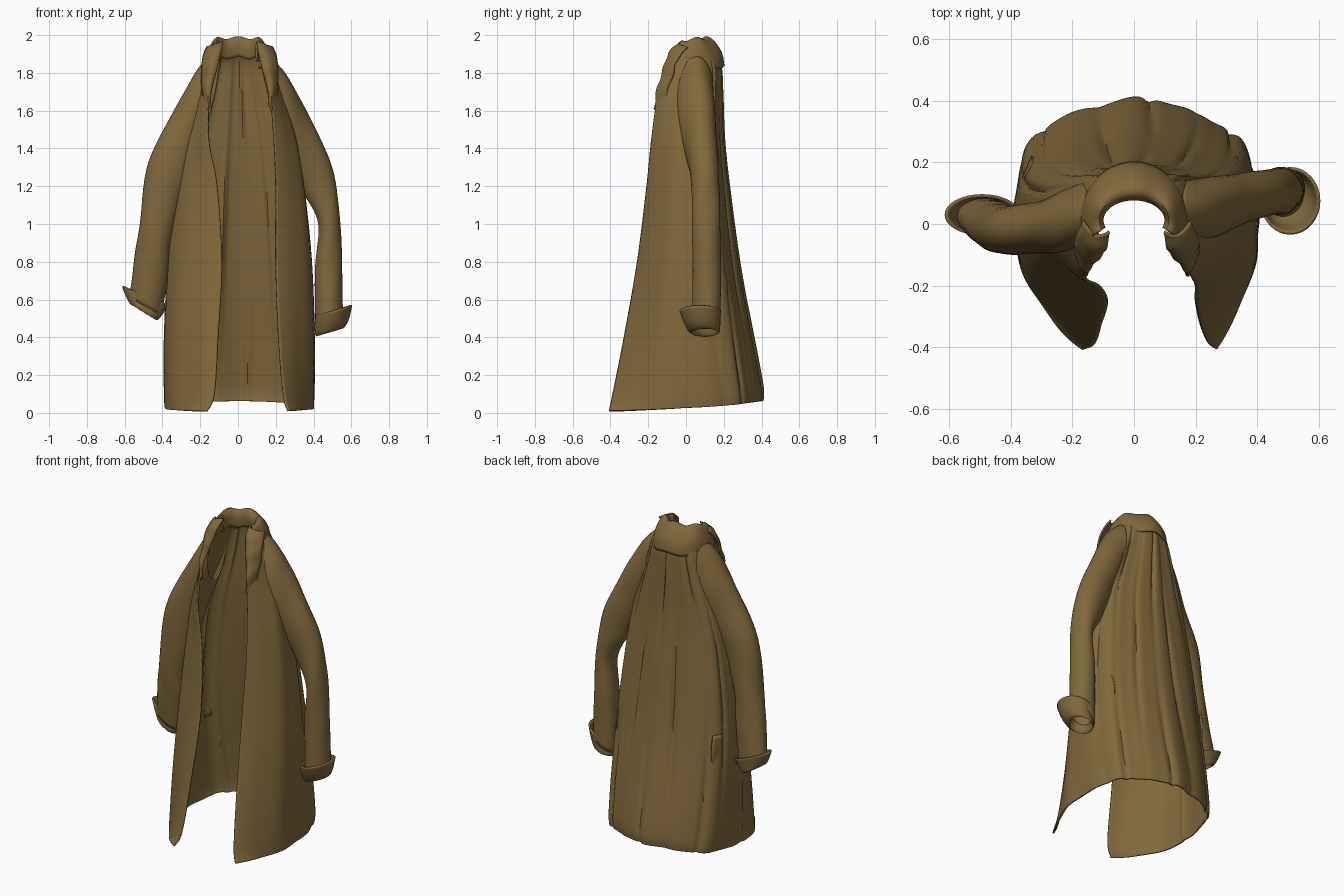
import bpy, bmesh, math
from mathutils import Vector

if "Cube" in bpy.data.objects:
    bpy.data.objects.remove(bpy.data.objects["Cube"])

mat = bpy.data.materials.new("brown_cloth")
mat.diffuse_color = (0.22, 0.14, 0.045, 1)
mat.use_nodes = True
mat.node_tree.nodes["Principled BSDF"].inputs["Base Color"].default_value = mat.diffuse_color


def curve(rows, n):
    """Catmull-Rom resampling of a short table to n+1 rows."""
    out, m = [], len(rows) - 1
    for i in range(n + 1):
        t = i / n * m
        k = min(int(t), m - 1)
        u = t - k
        a, b, c, d = (rows[max(k - 1, 0)], rows[k], rows[k + 1], rows[min(k + 2, m)])
        out.append([0.5 * (2 * q + (r - p) * u + (2 * p - 5 * q + 4 * r - s) * u * u
                           + (3 * q - p - 3 * r + s) * u ** 3) for p, q, r, s in zip(a, b, c, d)])
    return out


def sheet(name, rows, closed=False, thick=0.01):
    """Cloth sheet lofted through rows of points."""
    bm = bmesh.new()
    vs = [[bm.verts.new(p) for p in r] for r in rows]
    w = len(rows[0])
    for r0, r1 in zip(vs, vs[1:]):
        for i in range(w if closed else w - 1):
            j = (i + 1) % w
            bm.faces.new((r0[i], r0[j], r1[j], r1[i]))
    bmesh.ops.recalc_face_normals(bm, faces=bm.faces)
    me = bpy.data.meshes.new(name)
    bm.to_mesh(me)
    bm.free()
    ob = bpy.data.objects.new(name, me)
    bpy.context.collection.objects.link(ob)
    me.materials.append(mat)
    mod = ob.modifiers.new("cloth_thickness", 'SOLIDIFY')
    mod.thickness, mod.offset = thick, 0
    bpy.ops.object.select_all(action='DESELECT')
    ob.select_set(True)
    bpy.context.view_layer.objects.active = ob
    bpy.ops.object.shade_smooth_by_angle(angle=math.radians(45))
    return ob


# Body: open-fronted flared shell with hanging folds
# z, half width left, right, front depth, back depth, left edge, right edge
LEVELS = [(0.008, .385, .40, .405, .395, .165, .265), (0.10, .39, .405, .385, .395, .125, .24),
          (0.4, .39, .405, .325, .345, .105, .215), (0.8, .37, .39, .255, .275, .085, .20),
          (1.2, .325, .35, .205, .222, .11, .20), (1.45, .28, .305, .18, .197, .155, .19),
          (1.7, .21, .225, .145, .188, .15, .17), (1.85, .165, .175, .10, .178, .12, .135),
          (1.945, .13, .13, .05, .125, .105, .11)]
PLEATS = [(-.42, .016), (-.3, .014), (-.1, .018), (.04, .016), (.2, .014), (.36, .018), (.5, .012), (-.6, .01)]
N = 160
body = []
for z, wl, wr, yf, yb, el, er in curve(LEVELS, 60):
    row = []
    for i in range(N + 1):
        s = i / N * 2 - 1
        w, e = (wl, el) if s < 0 else (wr, er)
        end = math.pi - math.asin(min(e / w, 0.97))
        a = abs(s) * end
        x, c = math.copysign(w * math.sin(a), s), math.cos(a)
        y = yb * c ** 0.68 if c > 0 else -yf * (c / math.cos(end)) ** 1.2
        fold = 0.5 * math.sin(17 * s + 0.9) + 0.3 * math.sin(33 * s + 1.3 + 0.7 * z)
        amp = (0.007 + 0.008 * (1 - z / 2)) * (1 - s ** 4) * min(1, (2 - z) * 4)
        crease = sum(d * math.exp(-((s - p - .015 * math.sin(2 * z + 9 * p)) / .018) ** 2)
                     * (0.6 + 0.4 * math.sin(4 * z + 20 * p)) for p, d in PLEATS)
        k = 1 + (amp * fold - crease * min(1, (2 - z) * 3)) / max(math.hypot(x, y), 0.08)
        lift = 0.055 * ((1 + c) / 2) ** 1.5 * max(0, 1 - z / 0.6)
        row.append((x * k, y * k, z + lift))
    body.append(row)
sheet("coat_body", body)


def tube(name, pairs, n, wrinkle=0.0):
    """Flattened tube: rows are outer x,z, inner x,z, centre y, half depth."""
    rows = []
    for j, (ox, oz, ix, iz, y, ry) in enumerate(curve(pairs, n)):
        c = Vector(((ox + ix) / 2, y, (oz + iz) / 2))
        ax = Vector(((ox - ix) / 2, 0, (oz - iz) / 2))
        ring = []
        for i in range(32):
            t = i / 32 * math.tau
            k = 1 + wrinkle * math.sin(3 * t + j * 0.25) * math.sin(j * 0.45)
            ring.append(c + k * (ax * math.cos(t) + Vector((0, ry * math.sin(t), 0))))
        rows.append(ring)
    return sheet(name, rows, closed=True)


# Sleeves
tube("right_sleeve", [(.155, 1.89, .20, 1.55, .045, .095), (.26, 1.775, .25, 1.40, .055, .095),
                      (.37, 1.575, .31, 1.25, .08, .08), (.485, 1.33, .36, 1.15, .10, .07),
                      (.53, 1.08, .43, 1.0, .105, .07), (.545, .8, .412, .77, .11, .07),
                      (.55, .52, .415, .43, .11, .07)], 40, 0.03)
tube("left_sleeve", [(-.145, 1.89, -.19, 1.53, .035, .095), (-.23, 1.785, -.23, 1.38, .01, .095),
                     (-.34, 1.59, -.27, 1.23, -.01, .08), (-.47, 1.33, -.31, 1.10, -.02, .075),
                     (-.515, 1.0, -.355, .93, -.015, .075), (-.545, .8, -.37, .75, 0, .07),
                     (-.57, .61, -.41, .52, .02, .06)], 40, 0.03)

# Turned-back cuffs
tube("right_cuff", [(.54, .51, .425, .45, .105, .065), (.55, .45, .415, .41, .10, .075),
                    (.58, .49, .41, .46, .085, .09), (.60, .57, .415, .515, .075, .105)], 12)
tube("left_cuff", [(-.55, .62, -.43, .54, .02, .055), (-.56, .575, -.43, .495, .02, .06),
                   (-.585, .61, -.40, .53, .025, .06), (-.61, .67, -.375, .575, .03, .062)], 12)

# Collar: sloping stand round the back of the neck; profile is outward offset, z
profile = curve([(-.03, 1.88), (-.035, 1.945), (-.02, 1.982), (.01, 1.965), (.045, 1.90), (.055, 1.83)], 15)
collar = []
for i in range(61):
    s = i / 30 - 1
    a = s * 1.95
    wave = 0.007 * math.sin(11 * s + 1.5)
    collar.append([((.13 + o * .75) * math.sin(a), (.115 + o * 1.3) * math.cos(a) + .012,
                    z + wave - 0.015 * s * s) for o, z in profile])
sheet("collar", collar)

# Lapels: strips folded back from the opening edge; rows are edge x,y,z and width
for name, side, shift in (("right_lapel", 1, .018), ("left_lapel", -1, 0)):
    rows = []
    for j, (x, y, z, w) in enumerate(curve([(.08, -.025, 1.965, .085), (.09, -.075, 1.91, .095),
                                            (.112, -.105, 1.82, .08), (.14, -.135, 1.72, .045),
                                            (.15, -.15, 1.62, .015)], 24)):
        rows.append([(side * (x + shift + w * u),
                      y - .022 * math.sin(math.pi * u) + .035 * u * u + .004 * math.sin(j * 0.9 + 3 * u),
                      z - .03 * u) for u in [k / 8 for k in range(9)]])
    sheet(name, rows)

# Small pocket folds behind the hips
for name, side in (("right_hip_fold", 1), ("left_hip_fold", -1)):
    sheet(name, [[(side * (.36 - .03 * u), .15 + .05 * u + .02 * math.sin(math.pi * v) * u,
                   .56 + .2 * v) for u in (0, .33, .67, 1)]
                 for v in [k / 8 for k in range(9)]], thick=0.008)
